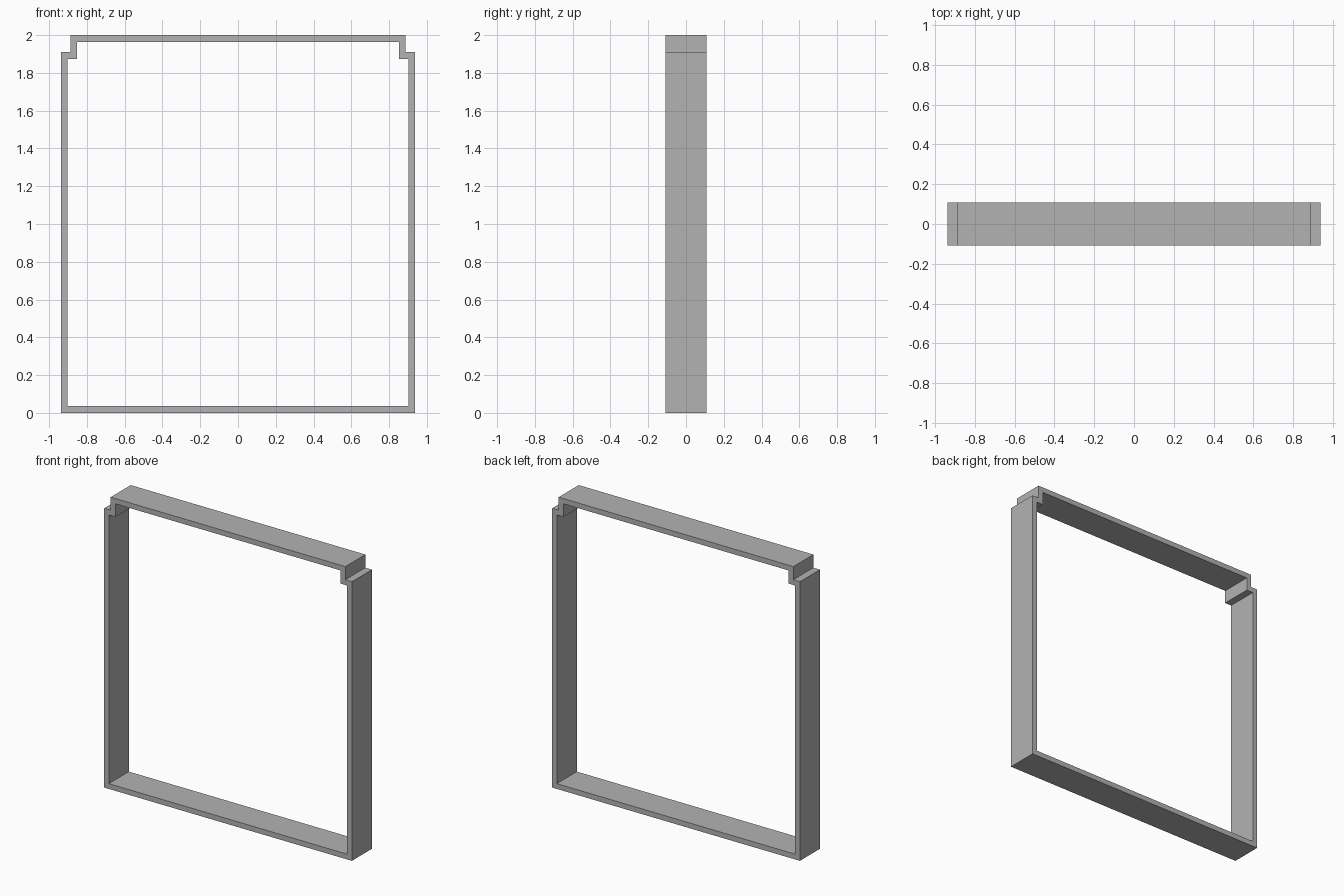
import bpy
import bmesh

cube = bpy.data.objects.get("Cube")
if cube:
    bpy.data.objects.remove(cube, do_unlink=True)

HALF_DEPTH = 0.108
WALL = 0.036

# Plain grey finish
grey = bpy.data.materials.new("plain_grey")
grey.use_nodes = True
colour = (0.45, 0.45, 0.45, 1)
grey.diffuse_color = colour
grey.node_tree.nodes["Principled BSDF"].inputs["Base Color"].default_value = colour


def notched_outline(inset):
    """Rectangle with square-notched top corners, moved inward by inset."""
    side, step = 0.938 - inset, 0.888 - inset
    top, shoulder = 2 - inset, 1.91 - inset
    right = [(side, inset), (side, shoulder), (step, shoulder), (step, top)]
    return right + [(-x, z) for x, z in reversed(right)]


# Front ring between the outer and inner outlines
bm = bmesh.new()
outer, inner = [
    [bm.verts.new((x, -HALF_DEPTH, z)) for x, z in notched_outline(inset)]
    for inset in (0, WALL)
]
count = len(outer)
ring = []
for i in range(count):
    j = (i + 1) % count
    ring.append(bm.faces.new((outer[i], outer[j], inner[j], inner[i])))

# Extrude the ring to the full depth
result = bmesh.ops.extrude_face_region(bm, geom=ring, use_keep_orig=True)
back = [v for v in result["geom"] if isinstance(v, bmesh.types.BMVert)]
bmesh.ops.translate(bm, verts=back, vec=(0, 2 * HALF_DEPTH, 0))
bmesh.ops.recalc_face_normals(bm, faces=bm.faces)

mesh = bpy.data.meshes.new("notched_frame")
bm.to_mesh(mesh)
bm.free()
mesh.materials.append(grey)
frame = bpy.data.objects.new("notched_frame", mesh)
bpy.context.collection.objects.link(frame)
